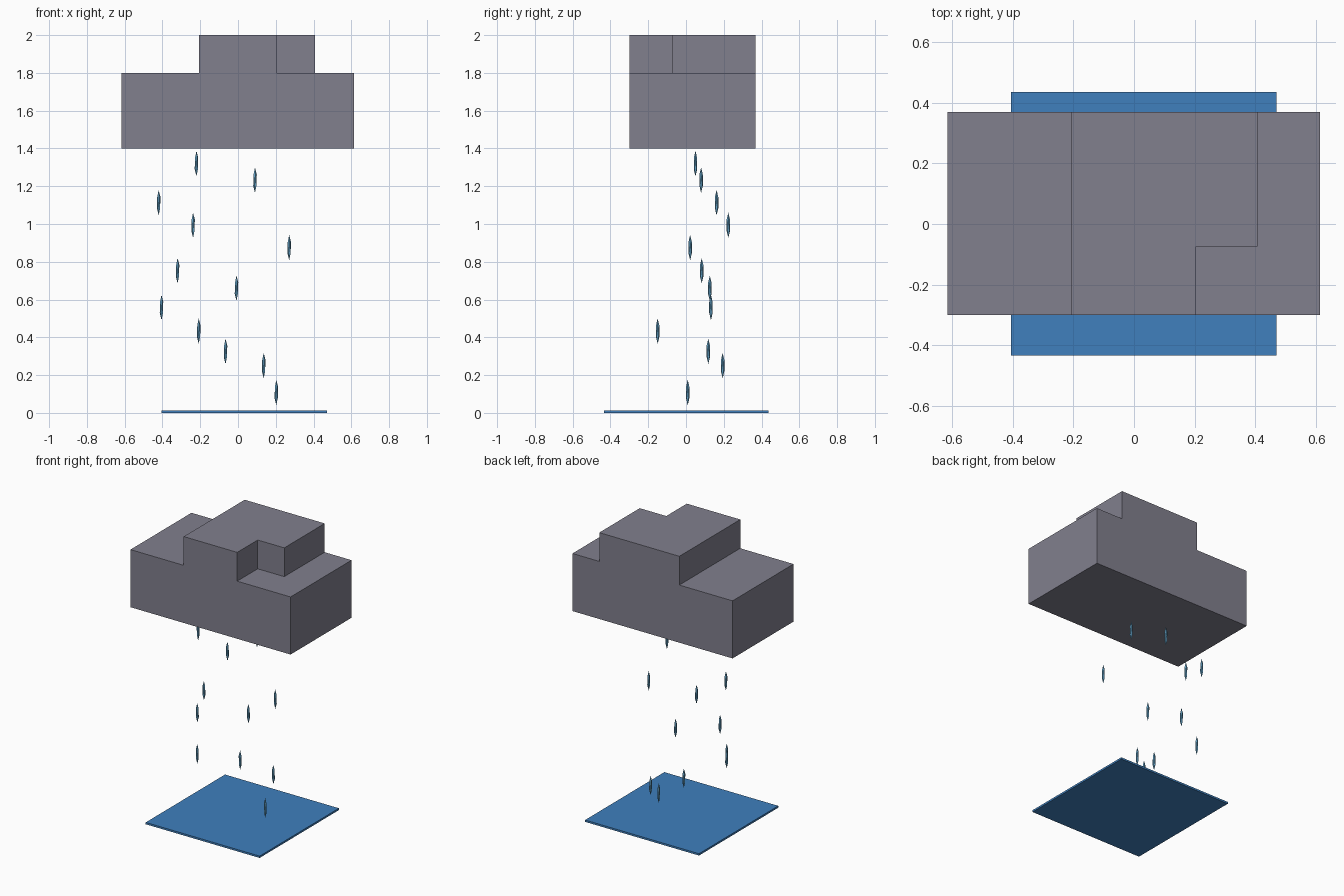
import bpy, bmesh
from mathutils import Matrix

if "Cube" in bpy.data.objects:
    bpy.data.objects.remove(bpy.data.objects["Cube"])


def material(name, rgb):
    mat = bpy.data.materials.new(name)
    mat.diffuse_color = (*rgb, 1)
    mat.use_nodes = True
    mat.node_tree.nodes["Principled BSDF"].inputs["Base Color"].default_value = mat.diffuse_color
    return mat


def finish(bm, name, mat=None):
    bmesh.ops.recalc_face_normals(bm, faces=bm.faces)
    mesh = bpy.data.meshes.new(name)
    bm.to_mesh(mesh)
    bm.free()
    obj = bpy.data.objects.new(name, mesh)
    bpy.context.collection.objects.link(obj)
    if mat:
        mesh.materials.append(mat)
    return obj


def box(name, lo, hi, mat=None):
    bm = bmesh.new()
    size = [b - a for a, b in zip(lo, hi)]
    mid = [(a + b) / 2 for a, b in zip(lo, hi)]
    bmesh.ops.create_cube(bm, size=1, matrix=Matrix.LocRotScale(mid, None, size))
    return finish(bm, name, mat)


cloud_grey = material("cloud_grey", (0.22, 0.215, 0.27))
puddle_blue = material("puddle_blue", (0.05, 0.215, 0.51))
rain_blue = material("rain_blue", (0.13, 0.38, 0.6))

# Storm cloud: stepped front profile extruded front to back
profile = [(-0.616, 1.4), (0.614, 1.4), (0.614, 1.8), (0.408, 1.8),
           (0.408, 2.0), (-0.207, 2.0), (-0.207, 1.8), (-0.616, 1.8)]
bm = bmesh.new()
face = bm.faces.new([bm.verts.new((x, -0.3, z)) for x, z in profile])
ext = bmesh.ops.extrude_face_region(bm, geom=[face], use_keep_orig=True)
bmesh.ops.translate(bm, vec=(0, 0.669, 0),
                    verts=[g for g in ext["geom"] if isinstance(g, bmesh.types.BMVert)])
cloud = finish(bm, "cloud", cloud_grey)

# Notch in the upper front right corner of the cloud
cutter = box("notch_cutter", (0.204, -0.5, 1.8), (0.5, -0.075, 2.2), cloud_grey)
cutter.hide_render = True
cutter.hide_viewport = True
cut = cloud.modifiers.new("notch", "BOOLEAN")
cut.operation = "DIFFERENCE"
cut.solver = "EXACT"
cut.object = cutter

# Puddle: thin sheet under the cloud
box("puddle", (-0.405, -0.434, 0), (0.47, 0.436, 0.013), puddle_blue)

# Raindrops: stretched low-poly spheres, top to bottom
drops = [(-0.22, 0.05, 1.32), (0.09, 0.08, 1.232), (-0.42, 0.162, 1.113),
         (-0.238, 0.224, 0.994), (0.271, 0.022, 0.875), (-0.32, 0.083, 0.753),
         (-0.008, 0.126, 0.66), (-0.405, 0.132, 0.558), (-0.208, -0.15, 0.433),
         (-0.066, 0.118, 0.326), (0.136, 0.194, 0.25), (0.203, 0.009, 0.108)]
for i, pos in enumerate(drops):
    bm = bmesh.new()
    bmesh.ops.create_icosphere(bm, subdivisions=1, radius=1,
                               matrix=Matrix.Diagonal((0.0105, 0.0105, 0.067, 1)))
    finish(bm, f"raindrop_{i + 1}", rain_blue).location = pos
